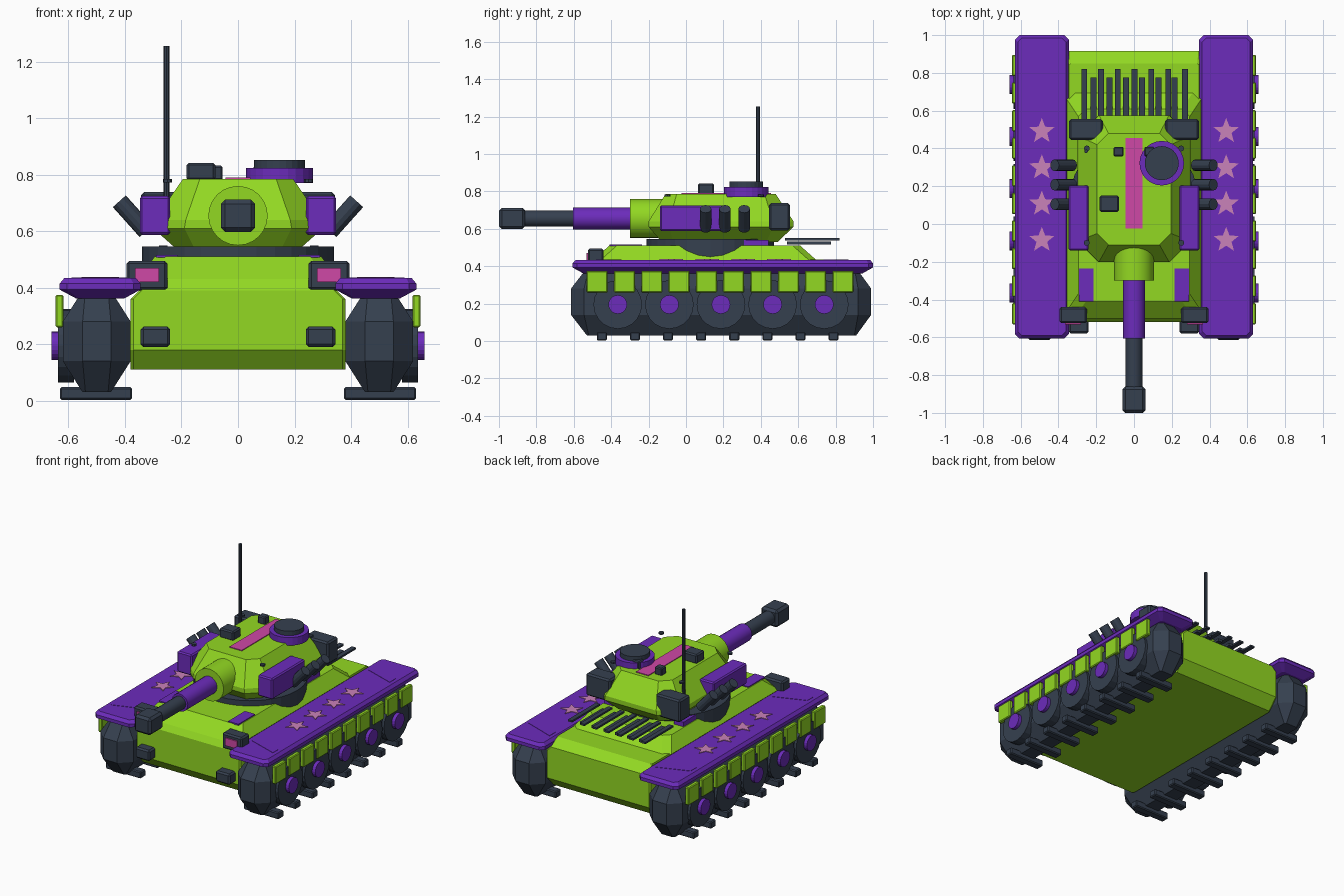
import bpy, bmesh
from math import pi, sin, cos
from mathutils import Vector

cube = bpy.data.objects.get("Cube")
if cube:
    bpy.data.objects.remove(cube, do_unlink=True)


def material(name, color):
    m = bpy.data.materials.new(name)
    m.use_nodes = True
    m.diffuse_color = (*color, 1)
    m.node_tree.nodes["Principled BSDF"].inputs["Base Color"].default_value = (*color, 1)
    return m


GREEN = material("lime green", (0.29, 0.69, 0.016))
PURPLE = material("purple", (0.15, 0.025, 0.5))
DARK = material("dark slate", (0.036, 0.051, 0.078))
PINK = material("pink", (0.62, 0.065, 0.38))
ROSE = material("pale rose", (0.59, 0.223, 0.49))
SIDES = (("right", -1), ("left", 1))


def finish(name, bm, mat):
    bmesh.ops.recalc_face_normals(bm, faces=bm.faces)
    me = bpy.data.meshes.new(name)
    bm.to_mesh(me)
    bm.free()
    me.materials.append(mat)
    ob = bpy.data.objects.new(name, me)
    bpy.context.collection.objects.link(ob)
    return ob


def box(name, mat, x, y, z, bevel=0.0):
    """Box from (min, max) pairs, with optional chamfered edges."""
    bm = bmesh.new()
    bmesh.ops.create_cube(bm, size=1)
    for v in bm.verts:
        v.co = [(a + b) / 2 + c * (b - a) for c, (a, b) in zip(v.co, (x, y, z))]
    if bevel:
        bmesh.ops.bevel(bm, geom=bm.edges[:], offset=bevel, segments=1, affect='EDGES')
    return finish(name, bm, mat)


def mirrored_box(name, mat, x, y, z, bevel=0.0):
    for side, s in SIDES:
        box(f"{side}_{name}", mat, sorted((s * x[0], s * x[1])), y, z, bevel)


def loft(name, mat, cx, levels):
    """Stack of corner-cut rectangles; level = (z, half width, y min, y max, cut)."""
    bm = bmesh.new()
    rings = []
    for z, w, a, b, c in levels:
        plan = [(w, a + c), (w, b - c), (w - c, b), (c - w, b),
                (-w, b - c), (-w, a + c), (c - w, a), (w - c, a)]
        rings.append([bm.verts.new((cx + x, y, z)) for x, y in plan])
    bm.faces.new(rings[0])
    bm.faces.new(rings[-1])
    for lo, hi in zip(rings, rings[1:]):
        for i in range(8):
            j = (i + 1) % 8
            bm.faces.new((lo[i], lo[j], hi[j], hi[i]))
    return finish(name, bm, mat)


def tube(name, mat, start, end, r, sides=20, smooth=False):
    a, b = Vector(start), Vector(end)
    bm = bmesh.new()
    bmesh.ops.create_cone(bm, cap_ends=True, segments=sides, radius1=r, radius2=r,
                          depth=(b - a).length)
    turn = (b - a).to_track_quat('Z', 'Y')
    for v in bm.verts:
        v.co = turn @ v.co + (a + b) / 2
    ob = finish(name, bm, mat)
    if smooth:
        bpy.ops.object.select_all(action='DESELECT')
        ob.select_set(True)
        bpy.context.view_layer.objects.active = ob
        bpy.ops.object.shade_smooth_by_angle()
    return ob


def plate(name, mat, points, z, thick):
    """Thin flat plate from an outline."""
    bm = bmesh.new()
    face = bm.faces.new([bm.verts.new((x, y, z)) for x, y in points])
    ext = bmesh.ops.extrude_face_region(bm, geom=[face])
    for g in ext["geom"]:
        if isinstance(g, bmesh.types.BMVert):
            g.co.z += thick
    return finish(name, bm, mat)


# Hull
loft("lower_hull", GREEN, 0, [
    (0.11, 0.38, -0.46, 0.85, 0.01), (0.18, 0.38, -0.52, 0.915, 0.01),
    (0.36, 0.38, -0.52, 0.915, 0.01), (0.39, 0.35, -0.52, 0.915, 0.01),
    (0.435, 0.345, -0.49, 0.85, 0.01)])
loft("upper_hull", GREEN, 0, [
    (0.43, 0.355, -0.5, 0.7, 0.04), (0.51, 0.295, -0.41, 0.61, 0.04)])
mirrored_box("driver_hatch", PURPLE, (0.215, 0.29), (-0.41, -0.235), (0.507, 0.516))
mirrored_box("rear_hatch", PURPLE, (0.22, 0.29), (0.31, 0.44), (0.505, 0.54))

# Front lamps and tow blocks
mirrored_box("lamp_housing", DARK, (0.25, 0.395), (-0.525, -0.44), (0.39, 0.495), 0.01)
mirrored_box("lamp_lens", PINK, (0.28, 0.365), (-0.533, -0.52), (0.42, 0.47))
mirrored_box("tow_block", DARK, (0.24, 0.345), (-0.58, -0.51), (0.19, 0.262), 0.01)

# Running gear, fenders and their markings
for side, s in SIDES:
    loft(side + "_track", DARK, s * 0.5, [
        (0.03, 0.05, -0.53, 0.91, 0.01), (0.14, 0.12, -0.615, 0.99, 0.07),
        (0.28, 0.12, -0.615, 0.99, 0.07), (0.39, 0.05, -0.53, 0.91, 0.01)])
    for i in range(8):
        y = -0.45 + i * 0.177
        box(f"{side}_tread_cleat_{i}", DARK, sorted((s * 0.375, s * 0.63)),
            (y - 0.027, y + 0.027), (0.003, 0.048), 0.006)
    for i in range(5):
        y = -0.365 + i * 0.276
        tube(f"{side}_wheel_{i}", DARK, (s * 0.58, y, 0.195), (s * 0.637, y, 0.195), 0.13)
        tube(f"{side}_hub_{i}", PURPLE, (s * 0.63, y, 0.195), (s * 0.66, y, 0.195), 0.05)
    for i in range(10):
        y = -0.475 + i * 0.146
        box(f"{side}_skirt_{i}", GREEN, sorted((s * 0.618, s * 0.646)),
            (y - 0.056, y + 0.056), (0.26, 0.375), 0.005)
    loft(side + "_fender", PURPLE, s * 0.488, [
        (0.362, 0.085, -0.55, 0.945, 0.01), (0.393, 0.143, -0.607, 1, 0.025),
        (0.415, 0.143, -0.607, 1, 0.025), (0.434, 0.127, -0.59, 0.984, 0.02)])
    for i in range(4):
        cy = -0.085 + i * 0.192
        star = [(s * 0.488 + r * sin(k * pi / 5), cy + r * cos(k * pi / 5))
                for k in range(10) for r in [0.03 if k % 2 else 0.07]]
        plate(f"{side}_star_{i}", ROSE, star, 0.432, 0.006)
    for label, y in (("front", -0.48), ("rear", 0.735)):
        slash = [(s * 0.385, y + 0.07), (s * 0.59, y), (s * 0.59, y + 0.06),
                 (s * 0.385, y + 0.135)]
        plate(f"{side}_{label}_slash", PURPLE, slash, 0.432, 0.004)

# Engine deck grille, two layers of bars
for i in range(7):
    x = -0.264 + i * 0.089
    box(f"grille_long_bar_{i}", DARK, (x - 0.015, x + 0.015), (0.53, 0.82), (0.538, 0.55))
for i in range(6):
    x = -0.215 + i * 0.086
    box(f"grille_short_bar_{i}", DARK, (x - 0.016, x + 0.016), (0.54, 0.775), (0.515, 0.532))

# Turret body
tube("turret_ring", DARK, (0, 0.13, 0.42), (0, 0.13, 0.545), 0.34, 32)
loft("turret", GREEN, 0, [
    (0.53, 0.21, -0.13, 0.49, 0.06), (0.61, 0.3, -0.2, 0.575, 0.11),
    (0.64, 0.295, -0.2, 0.575, 0.11), (0.785, 0.195, -0.11, 0.48, 0.06)])
box("roof_stripe", PINK, (-0.045, 0.045), (-0.025, 0.455), (0.782, 0.79))

# Gun
tube("mantlet", GREEN, (0, -0.1, 0.655), (0, -0.3, 0.655), 0.105, 24, True)
tube("barrel_sleeve", PURPLE, (0, -0.28, 0.655), (0, -0.605, 0.655), 0.058, 16, True)
tube("barrel", DARK, (0, -0.6, 0.655), (0, -0.9, 0.655), 0.044, 16, True)
box("muzzle", DARK, (-0.061, 0.061), (-1, -0.86), (0.598, 0.712), 0.015)

# Turret side gear
mirrored_box("cheek_plate", PURPLE, (0.24, 0.347), (-0.14, 0.205), (0.587, 0.724), 0.008)
mirrored_box("stowage_box", DARK, (0.165, 0.343), (0.445, 0.555), (0.592, 0.738), 0.01)
for side, s in SIDES:
    for i in range(3):
        y = 0.105 + i * 0.103
        tube(f"{side}_launcher_{i}", DARK, (s * 0.325, y, 0.6), (s * 0.42, y, 0.706),
             0.031, 12)
    for label, y in (("front", -0.1), ("rear", 0.4)):
        tube(f"{side}_{label}_bolt", DARK, (s * 0.25, y, 0.772), (s * 0.25, y, 0.784),
             0.016, 8)

# Roof fittings
tube("cupola", PURPLE, (0.147, 0.322, 0.77), (0.147, 0.322, 0.823), 0.118, 24)
tube("cupola_hatch", DARK, (0.147, 0.322, 0.82), (0.147, 0.322, 0.852), 0.09, 24)
box("roof_sight", DARK, (-0.182, -0.08), (0.063, 0.15), (0.78, 0.842), 0.008)
mirrored_box("periscope", DARK, (0.055, 0.108), (0.358, 0.408), (0.78, 0.832), 0.006)
tube("antenna", DARK, (-0.253, 0.385, 0.68), (-0.253, 0.385, 1.255), 0.01, 8)
